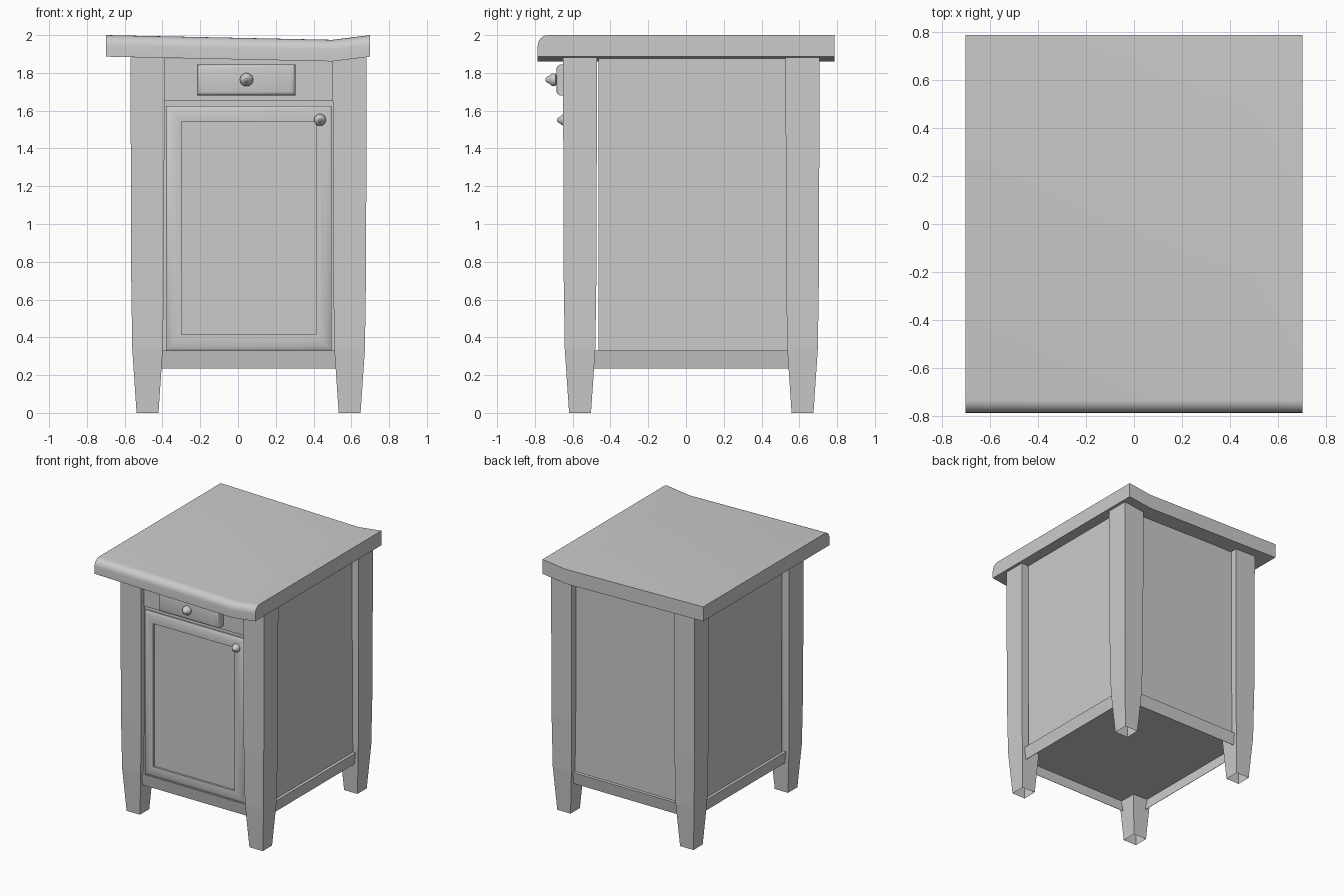
import bpy, bmesh, math

if "Cube" in bpy.data.objects:
    bpy.data.objects.remove(bpy.data.objects["Cube"])

LEG_X = (-0.479, 0.591)
LEG_Y = (-0.561, 0.617)


def finish(name, bm, smooth=None):
    bmesh.ops.recalc_face_normals(bm, faces=bm.faces)
    me = bpy.data.meshes.new(name)
    bm.to_mesh(me)
    bm.free()
    ob = bpy.data.objects.new(name, me)
    bpy.context.collection.objects.link(ob)
    if smooth:
        bpy.ops.object.select_all(action='DESELECT')
        ob.select_set(True)
        bpy.context.view_layer.objects.active = ob
        bpy.ops.object.shade_smooth_by_angle(angle=math.radians(smooth))
    return ob


def loft(name, rings, cap_start=True, cap_end=True, smooth=None):
    """Skin a list of closed rings of points."""
    bm = bmesh.new()
    vs = [[bm.verts.new(p) for p in ring] for ring in rings]
    n = len(vs[0])
    for a, b in zip(vs, vs[1:]):
        for i in range(n):
            j = (i + 1) % n
            bm.faces.new((a[i], a[j], b[j], b[i]))
    if cap_start:
        bm.faces.new(vs[0])
    if cap_end:
        bm.faces.new(vs[-1])
    return finish(name, bm, smooth)


def rect(x0, x1, y0, y1, z):
    return [(x0, y0, z), (x1, y0, z), (x1, y1, z), (x0, y1, z)]


def box(name, x0, x1, y0, y1, z0, z1):
    return loft(name, [rect(x0, x1, y0, y1, z0), rect(x0, x1, y0, y1, z1)])


def framed_front(name, x0, x1, z0, z1, steps):
    """Front panel from nested rectangles: steps are (inset, y)."""
    rings = [[(x0 + d, y, z0 + d), (x1 - d, y, z0 + d),
              (x1 - d, y, z1 - d), (x0 + d, y, z1 - d)] for d, y in steps]
    return loft(name, rings, smooth=35)


def knob(name, x, y, z, s=1.0):
    profile = [(0.022, 0.01), (0.024, -0.002), (0.035, -0.008), (0.036, -0.022),
               (0.030, -0.032), (0.022, -0.040), (0.016, -0.052), (0.007, -0.060)]
    n = 10
    rings = [[(x + s * r * math.cos(2 * math.pi * i / n), y + s * d,
               z + s * r * math.sin(2 * math.pi * i / n)) for i in range(n)]
             for r, d in profile]
    return loft(name, rings, smooth=40)


# Table top: rounded front edge, gently sagging towards the right
profile = [(0.785, 1.886), (0.785, 2.0), (-0.73, 2.0)]
for k in range(1, 7):
    a = math.pi / 2 * k / 6
    profile.append((-0.73 - 0.055 * math.sin(a), 1.945 + 0.055 * math.cos(a)))
profile.append((-0.785, 1.886))
sections = [(-0.70, 0.0), (0.50, -0.025), (0.70, 0.0)]
loft("table_top", [[(x, y, z + dz) for y, z in profile] for x, dz in sections], smooth=35)

# Tapered legs, open at the foot
for sx, x in zip(("left", "right"), LEG_X):
    for sy, y in zip(("front", "back"), LEG_Y):
        rings = [rect(x - h, x + h, y - h, y + h, z)
                 for z, h in ((0, 0.058), (0.34, 0.081), (0.75, 0.087), (1.882, 0.090))]
        loft(f"{sy}_{sx}_leg", rings, cap_start=False)

# Recessed body panels
box("right_panel", 0.615, 0.625, -0.464, 0.54, 0.322, 1.876)
box("left_panel", -0.513, -0.503, -0.464, 0.54, 0.322, 1.876)
box("back_panel", -0.41, 0.51, 0.642, 0.652, 0.322, 1.876)
box("front_panel", -0.41, 0.51, -0.604, -0.594, 0.322, 1.65)
box("drawer_rail", -0.41, 0.51, -0.614, -0.594, 1.65, 1.876)
box("floor", -0.508, 0.62, -0.60, 0.648, 0.322, 0.327)


# Bottom rails: thin boards leaning inward, with a flat ledge back to the panel
def rail(name, side, axis, plane, a, b):
    section = [(-0.010, 0.236), (0.006, 0.331), (-0.025, 0.331),
               (-0.025, 0.327), (0.003, 0.327), (-0.013, 0.236)]
    rings = []
    for t in (a, b):
        pts = [(plane + side * o, z) for o, z in section]
        rings.append([(o, t, z) if axis == 'x' else (t, o, z) for o, z in pts])
    loft(name, rings)


rail("left_rail", -1, 'x', -0.529, -0.488, 0.545)
rail("right_rail", 1, 'x', 0.642, -0.488, 0.545)
rail("front_rail", -1, 'y', -0.620, -0.407, 0.52)
rail("back_rail", 1, 'y', 0.670, -0.407, 0.52)

# Door with moulded frame and recessed centre, then the drawer front
framed_front("door", -0.382, 0.495, 0.331, 1.624,
             [(0, -0.59), (0, -0.614), (0.012, -0.622), (0.03, -0.628),
              (0.06, -0.631), (0.083, -0.629), (0.0831, -0.614)])
framed_front("drawer_front", -0.217, 0.304, 1.680, 1.845,
             [(0, -0.59), (0, -0.665), (0.004, -0.675), (0.012, -0.683), (0.022, -0.686)])

# Knobs
knob("drawer_knob", 0.045, -0.684, 1.764)
knob("door_knob", 0.434, -0.630, 1.551, 0.9)
